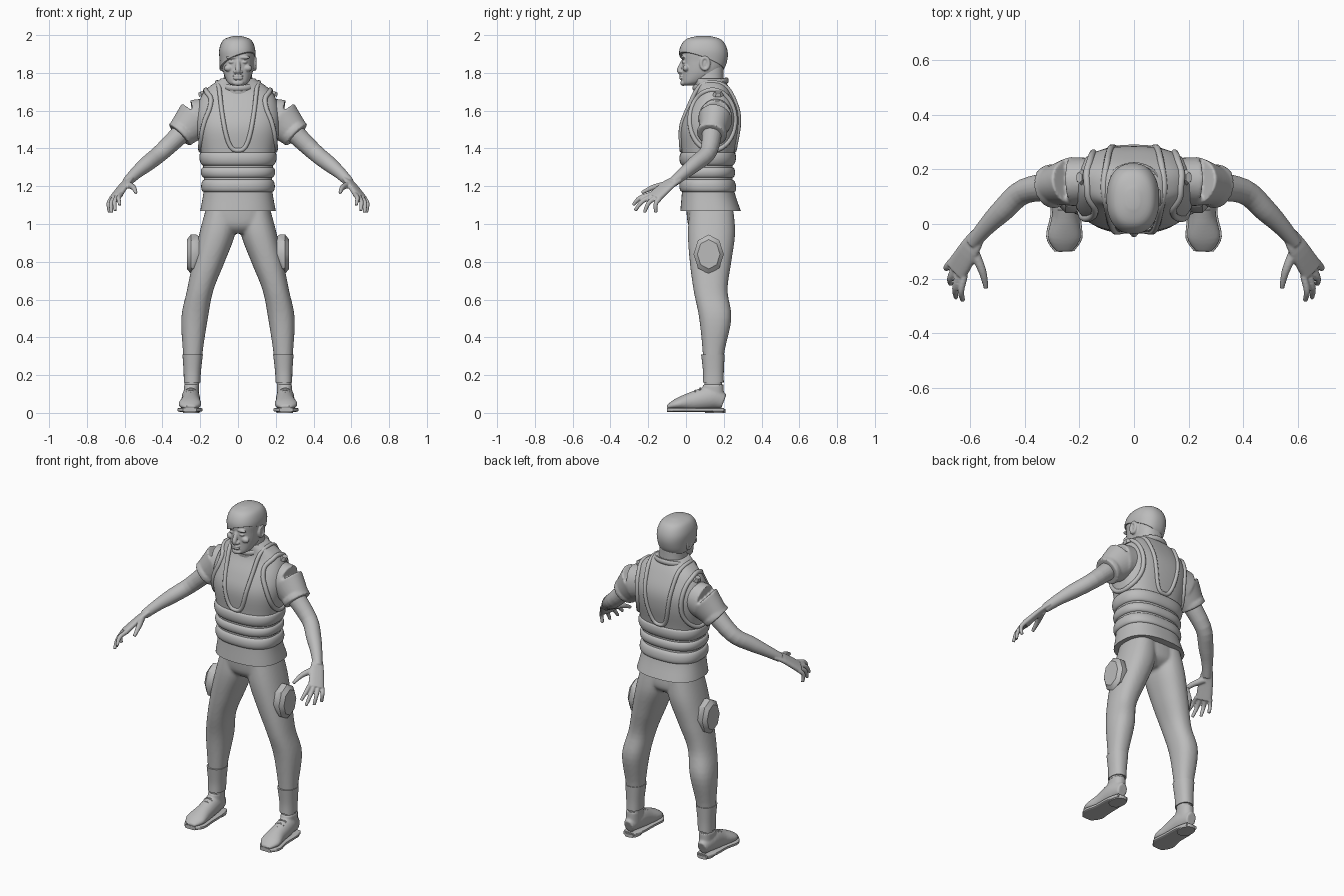
import bpy, bmesh, math
from mathutils import Vector

cube = bpy.data.objects.get("Cube")
if cube:
    bpy.data.objects.remove(cube)

grey = bpy.data.materials.new("plain_grey")
grey.use_nodes = True
grey.diffuse_color = (0.5, 0.5, 0.5, 1)
grey.node_tree.nodes["Principled BSDF"].inputs["Base Color"].default_value = grey.diffuse_color


def refine(rows, steps):
    """Smooth Catmull-Rom interpolation between rows of numbers."""
    out = []
    last = len(rows) - 1
    for i in range(last):
        before, start, end, after = rows[max(i - 1, 0)], rows[i], rows[i + 1], rows[min(i + 2, last)]
        for s in range(steps):
            t = s / steps
            out.append(tuple(b + t / 2 * (c - a + t * (2 * a - 5 * b + 4 * c - d + t * (3 * b - a - 3 * c + d)))
                             for a, b, c, d in zip(before, start, end, after)))
    return out + [tuple(rows[last])]


def signed_power(value, exponent):
    return math.copysign(abs(value) ** exponent, value)


def oval(count, power=2):
    """Unit superellipse."""
    angles = [math.tau * i / count for i in range(count)]
    return [(signed_power(math.cos(a), 2 / power), signed_power(math.sin(a), 2 / power)) for a in angles]


def skin(bm, rings, closed=False):
    """Bridge rings of points, capping the ends unless they join up."""
    loops = [[bm.verts.new(point) for point in ring] for ring in rings]
    count = len(loops[0])
    for low, high in zip(loops, loops[1:] + loops[:1] if closed else loops[1:]):
        for i in range(count):
            j = (i + 1) % count
            bm.faces.new((low[i], low[j], high[j], high[i]))
    if not closed:
        bm.faces.new(loops[0])
        bm.faces.new(loops[-1])


def level_ring(row, count, power, grow=0):
    """Level section: height, centre x, half width, front y, back y."""
    z, x, half, front, back = row
    middle, depth = (front + back) / 2, (back - front) / 2
    return [(x + (half + grow) * u, middle + (depth + grow) * v, z) for u, v in oval(count, power)]


def loft(bm, rows, count=40, power=2.3, steps=5, grow=0):
    skin(bm, [level_ring(row, count, power, grow) for row in refine(rows, steps)])


def tube(bm, rows, axis=None, count=16, power=2, steps=4, flat=1, closed=False):
    """Path of x, y, z, radius along the axis and, if given, radius across it."""
    if closed:
        size = len(rows)
        rows = refine(rows[-2:] + rows + rows[:3], steps)[2 * steps:(2 + size) * steps]
    else:
        rows = refine(rows, steps)
    points, rings = [Vector(row[:3]) for row in rows], []
    last = len(rows) - 1
    for i, (row, point) in enumerate(zip(rows, points)):
        if closed:
            along = points[(i + 1) % len(rows)] - points[i - 1]
        else:
            along = points[min(i + 1, last)] - points[max(i - 1, 0)]
        along.normalize()
        # without an axis, sections face away from the upright body line
        wide = Vector(axis) if axis else Vector((point.x, point.y - 0.13, 0))
        wide = (wide - along * wide.dot(along)).normalized()
        thin = along.cross(wide)
        rings.append([point + wide * row[3] * u + thin * row[-1] * flat * v for u, v in oval(count, power)])
    skin(bm, rings, closed)


def ball(bm, centre, size):
    made = bmesh.ops.create_uvsphere(bm, u_segments=20, v_segments=12, radius=1)
    for vert in made["verts"]:
        vert.co = [c + s * v for c, s, v in zip(centre, size, vert.co)]


def finish(name, bm, voxel=0, mirror=False, blur=3):
    """Turn the mesh into an object, optionally fused into one skin and paired."""
    bmesh.ops.recalc_face_normals(bm, faces=bm.faces[:])
    for face in bm.faces:
        face.smooth = True
    for edge in bm.edges:
        edge.smooth = edge.calc_face_angle(0) < math.radians(40)
    mesh = bpy.data.meshes.new(name)
    bm.to_mesh(mesh)
    bm.free()
    mesh.materials.append(grey)
    part = bpy.data.objects.new(name, mesh)
    bpy.context.collection.objects.link(part)
    if voxel:
        fuse = part.modifiers.new("fuse", "REMESH")
        fuse.mode, fuse.voxel_size, fuse.use_smooth_shade = "VOXEL", voxel, True
        soften = part.modifiers.new("soften", "SMOOTH")
        soften.factor, soften.iterations = 0.5, blur
    if mirror:
        pair = part.modifiers.new("pair", "MIRROR")
        pair.use_mirror_merge = False


# Torso with shirt hem and shoulders
BOXY = 2.5
TORSO = [(1.07, 0, .2, -.03, .29), (1.2, 0, .18, -.02, .25), (1.35, 0, .19, -.02, .25),
         (1.5, 0, .22, -.03, .28), (1.6, 0, .22, 0, .28), (1.7, 0, .18, .05, .24),
         (1.77, 0, .09, .05, .2)]
SECTIONS = refine(TORSO, 40)
bm = bmesh.new()
loft(bm, TORSO, 64, BOXY)
finish("vest_torso", bm)


def section(z):
    return min(SECTIONS, key=lambda row: abs(row[0] - z))


def other_half(offset, half):
    """Remaining half size of a torso section at an offset along the other axis."""
    return (1 - min(1, abs(offset) / half) ** BOXY) ** (1 / BOXY)


def on_front(x, z, side):
    _, _, half, front, back = section(z)
    return x, (front + back) / 2 + side * (back - front) / 2 * other_half(x, half), z


def on_side(y, z):
    _, _, half, front, back = section(z)
    return half * other_half(y - (front + back) / 2, (back - front) / 2), y, z


# Padded waist bands
for name, bottom, top in (("upper_band", 1.31, 1.38), ("middle_band", 1.245, 1.3), ("lower_band", 1.17, 1.235)):
    bm = bmesh.new()
    rings = []
    for i in range(13):
        t = (1 - math.cos(math.pi * i / 12)) / 2
        bulge = .018 * abs(math.sin(math.pi * t)) ** .4 - .003
        z = bottom + (top - bottom) * t
        rings.append(level_ring((z, *section(z)[1:]), 64, BOXY, bulge))
    skin(bm, rings)
    finish(name, bm)

# Neck trim running in a deep U down the chest and the back
path = []
for side in (-1, 1):
    for i in range(-8, 9):
        s = side * i / 8
        path.append(on_front(.1 * s, 1.39 + .33 * abs(s) ** 3, side))
    path.append((side * .11, .135, 1.75))
bm = bmesh.new()
tube(bm, [(*point, .012) for point in path], count=10, closed=True)
finish("neck_trim", bm)

# Armhole trim and shoulder buckles
bm = bmesh.new()
tube(bm, [(*on_side(.14 + .12 * u, 1.55 + .16 * v), .013) for u, v in oval(16)], count=10, closed=True)
finish("armhole_trim", bm, mirror=True)
bm = bmesh.new()
tube(bm, [(.19, .17, 1.68, .03), (.2, .17, 1.7, .02)], (0, 1, 0), 6, steps=1, flat=.7)
finish("shoulder_buckles", bm, mirror=True)

# Short sleeves with a rolled cuff
bm = bmesh.new()
tube(bm, [(.13, .16, 1.57, .09), (.22, .155, 1.56, .09, .11), (.3, .14, 1.48, .07, .08)][1:], (0, 1, 0), 32)
tube(bm, [(.12, .16, 1.58, .08), (.23, .155, 1.555, .09)], (0, 1, 0), 32, flat=1.15)
tube(bm, [(.29, .14, 1.49, .08), (.31, .135, 1.47, .08)], (0, 1, 0), 32)
finish("sleeves", bm, .007, True)

# Bare arms, hands and fingers
bm = bmesh.new()
tube(bm, [(.27, .14, 1.51, .055), (.4, .12, 1.385, .046), (.48, .05, 1.32, .042), (.54, -.01, 1.27, .033),
          (.59, -.07, 1.22, .026)], (0, 1, 0), 20)
across = Vector((.7, .7, -.3)).normalized()
tube(bm, [(.57, -.04, 1.24, .03), (.6, -.09, 1.21, .04), (.65, -.17, 1.14, .047)], across, 20, BOXY, flat=.4)
tips = (.625, -.28, 1.1), (.65, -.27, 1.07), (.67, -.22, 1.06), (.68, -.16, 1.06)
for i, tip in enumerate(tips):
    root = Vector((.645, -.165, 1.145)) + across * (i - 1.5) * .025
    bend = root.lerp(Vector(tip), .5) + Vector((.01, -.01, .01))
    tube(bm, [(*root, .013), (*bend, .012), (*tip, .009)], across, 12)
tube(bm, [(.59, -.09, 1.21, .02), (.555, -.17, 1.195, .015), (.54, -.235, 1.165, .009)], across, 12)
finish("arms_and_hands", bm, .0045, True)

# Trousers: hips and both legs in one surface
bm = bmesh.new()
loft(bm, [(1.13, 0, .16, 0, .24), (1.0, 0, .17, .01, .25), (.95, 0, .1, .05, .2)])
for s in (1, -1):
    loft(bm, [(z, s * x, *rest) for z, x, *rest in (
        (1.08, .09, .08, .02, .25), (.95, .11, .095, .01, .26), (.8, .155, .085, .02, .24),
        (.65, .2, .07, .04, .22), (.5, .23, .07, .07, .24), (.3, .24, .05, .09, .2), (.1, .245, .035, .1, .19))])
finish("trousers", bm, .009)

# Ankle cuffs
bm = bmesh.new()
loft(bm, [(.16, .243, .044, .09, .2), (.22, .242, .046, .09, .2), (.31, .24, .054, .08, .205)])
finish("ankle_cuffs", bm, mirror=True)

# Eight-sided thigh pads
bm = bmesh.new()
tube(bm, [(x, .12, .84, r) for x, r in ((.2, .07), (.22, .08), (.25, .08), (.27, .06))],
     (0, 1, 0), 8, steps=1, flat=1.3)
finish("thigh_pads", bm, mirror=True)

# Shoe uppers, soles, heels and laces
SHOE = [(.25, .2, .06, .03, .04), (.25, .13, .08, .047, .06), (.25, .03, .06, .05, .05),
        (.255, -.05, .045, .06, .03), (.255, -.1, .03, .03, .01)]
bm = bmesh.new()
tube(bm, SHOE, (1, 0, 0), 24)
loft(bm, [(.08, .247, .04, .08, .2), (.15, .247, .04, .09, .2)])
finish("shoes", bm, .006, True)
bm = bmesh.new()
tube(bm, [(x, y, .016, wide + .006, .011) for x, y, _, wide, _ in SHOE], (1, 0, 0), 24, 5)
finish("soles", bm, mirror=True)
bm = bmesh.new()
loft(bm, [(z, .248, .043, .1, .21) for z in (0, .02)], steps=1)
finish("heels", bm, mirror=True)
bm = bmesh.new()
for i in range(4):
    tube(bm, [(.25 + .025 * s, .075 - .025 * i, .13 - .012 * i - .01 * s * s, .005) for s in (-1, 0, 1)],
         (0, 1, 0), 8)
finish("laces", bm, mirror=True)

# Neck and collar
bm = bmesh.new()
loft(bm, [(1.66, 0, .09, .05, .21), (1.75, 0, .078, .04, .2), (1.84, 0, .07, .06, .2)])
finish("neck", bm)
bm = bmesh.new()
tube(bm, [(.095 * u, .13 + .085 * v, 1.74 + .02 * v, .011, .016) for u, v in oval(12)], count=10, closed=True)
finish("collar", bm)

# Head with face features and ears
HEAD = [(1.733, 0, .03, -.01, .04), (1.75, 0, .055, -.02, .09), (1.8, 0, .077, -.02, .18),
        (1.86, 0, .085, -.02, .21), (1.92, 0, .087, -.02, .21), (1.97, 0, .065, .01, .18),
        (1.99, 0, .015, .07, .12)]
bm = bmesh.new()
loft(bm, HEAD)
tube(bm, [(0, -.01, 1.87, .011), (0, -.035, 1.815, .014), (0, -.025, 1.8, .01)], (1, 0, 0), 12)
for z in (1.784, 1.771):
    ball(bm, (0, -.025, z), (.028, .011, .0065))
ball(bm, (0, -.015, 1.747), (.03, .015, .016))
for s in (1, -1):
    for x, y, z, size in ((.014, -.024, 1.806, (.011, .013, .009)),  # nostril
                          (.035, -.016, 1.882, (.03, .011, .009)),  # brow
                          (.033, -.011, 1.857, (.017, .011, .008)),  # eye
                          (.05, 0, 1.825, (.024, .018, .018)),  # cheek
                          (.083, .1, 1.85, (.01, .017, .03))):  # ear
        ball(bm, (s * x, y, z), size)
    tube(bm, [(s * .088, .1 + .02 * u, 1.85 + .03 * v, .01) for u, v in oval(10)], count=8, closed=True)
finish("head", bm, .004, blur=2)

# Swept hair, cut off along a slanting hairline
bm = bmesh.new()
loft(bm, [(z + .005, x - .004, half, front - .006, back) for z, x, half, front, back in HEAD], 48, grow=.008)
low, high, nape = Vector((-.1, -.035, 1.86)), Vector((.09, -.035, 1.93)), Vector((0, .21, 1.81))
bmesh.ops.bisect_plane(bm, geom=bm.verts[:] + bm.edges[:] + bm.faces[:], plane_co=low,
                       plane_no=(high - low).cross(nape - low), clear_inner=True)
bmesh.ops.holes_fill(bm, edges=[edge for edge in bm.edges if edge.is_boundary], sides=0)
finish("hair", bm)
